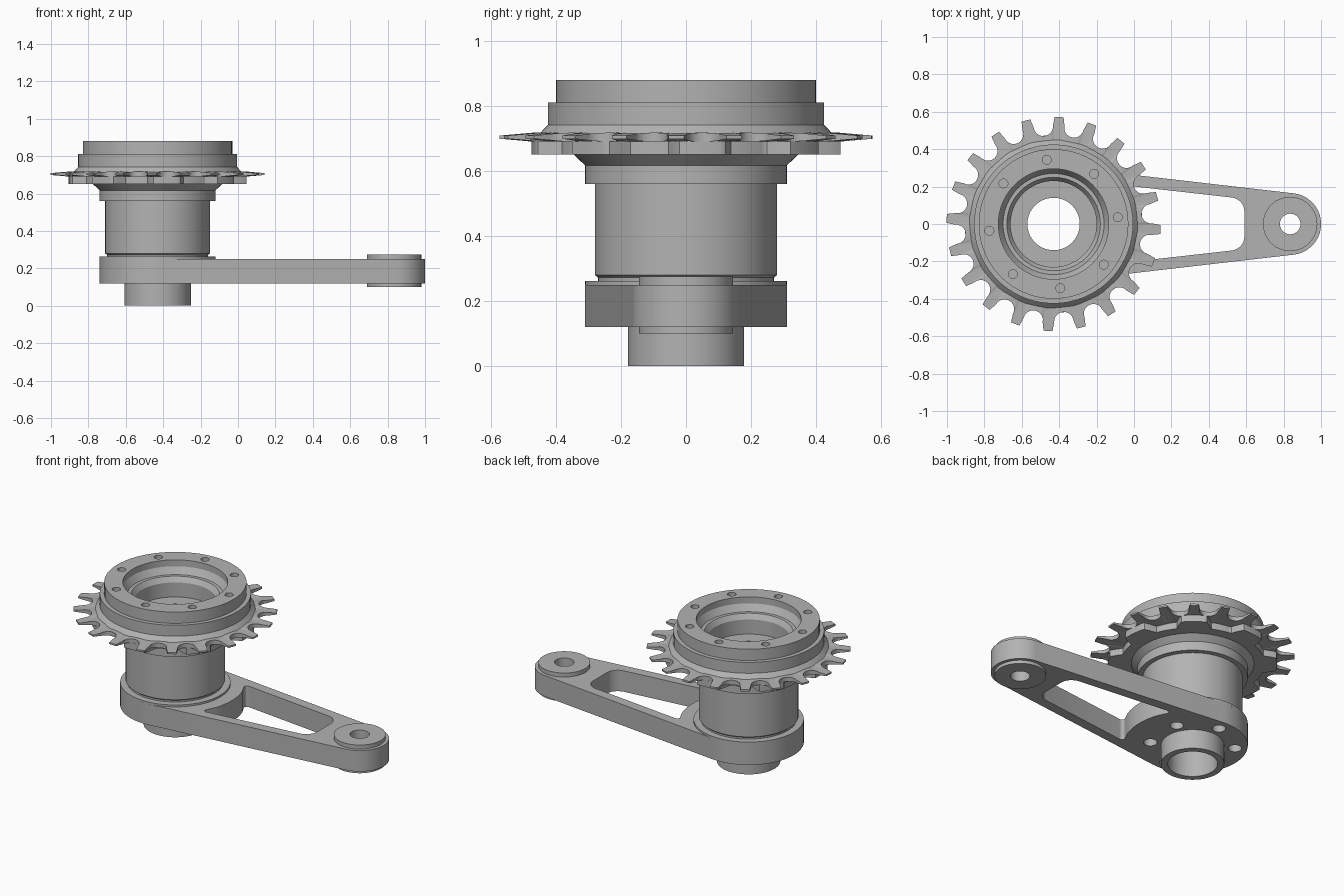
import bpy, bmesh
from math import sin, cos, asin, pi, radians, hypot, atan2
from mathutils import Matrix

cube = bpy.data.objects.get("Cube")
if cube:
    bpy.data.objects.remove(cube)

metal = bpy.data.materials.new("grey_metal")
metal.use_nodes = True
GREY = (0.45, 0.45, 0.45, 1)
metal.diffuse_color = GREY
metal.node_tree.nodes["Principled BSDF"].inputs["Base Color"].default_value = GREY

HUB = -0.43      # x of the main axis
PIVOT = 0.835    # x of the small arm end
SIDES = 72


def make(name, bm):
    bmesh.ops.recalc_face_normals(bm, faces=bm.faces)
    mesh = bpy.data.meshes.new(name)
    bm.to_mesh(mesh)
    bm.free()
    mesh.materials.append(metal)
    obj = bpy.data.objects.new(name, mesh)
    bpy.context.collection.objects.link(obj)
    return obj


def smooth(obj):
    obj.data.shade_smooth()
    obj.data.set_sharp_from_angle(angle=radians(25))


def skin(bm, rings):
    """Quads between closed rings, the last joined back to the first."""
    n = len(rings[0])
    for a, b in zip(rings, rings[1:] + rings[:1]):
        for i in range(n):
            j = (i + 1) % n
            bm.faces.new((a[i], a[j], b[j], b[i]))


def lathe(name, x, profile):
    """Closed (radius, height) profile revolved about a vertical axis."""
    bm = bmesh.new()
    turn = [2 * pi * i / SIDES for i in range(SIDES)]
    skin(bm, [[bm.verts.new((x + r * cos(a), r * sin(a), z)) for a in turn]
              for r, z in profile])
    return make(name, bm)


def rim_plate(name, outline, inner, z, half):
    """Annular plate with a polar outline; half(r) is half its thickness."""
    bm = bmesh.new()

    def ring(pts, side):
        return [bm.verts.new((HUB + r * cos(a), r * sin(a), z + side * half(r)))
                for r, a in pts]
    core = [(inner, a) for r, a in outline]
    skin(bm, [ring(core, -1), ring(outline, -1), ring(outline, 1), ring(core, 1)])
    return make(name, bm)


def prism(bm, pts, z0, z1):
    face = bm.faces.new([bm.verts.new((x, y, z0)) for x, y in pts])
    up = bmesh.ops.extrude_face_region(bm, geom=[face])["geom"]
    bmesh.ops.translate(bm, vec=(0, 0, z1 - z0),
                        verts=[v for v in up if isinstance(v, bmesh.types.BMVert)])


def drill(bm, x, y, r, z0, z1, sides=32):
    bmesh.ops.create_cone(bm, cap_ends=True, segments=sides, radius1=r, radius2=r,
                          depth=z1 - z0, matrix=Matrix.Translation((x, y, (z0 + z1) / 2)))


def cut(obj, bm):
    tool = make("cutter", bm)
    tool.hide_render = True
    mod = obj.modifiers.new("cut", "BOOLEAN")
    mod.operation, mod.solver, mod.object = "DIFFERENCE", "EXACT", tool
    graph = bpy.context.evaluated_depsgraph_get()
    result = bpy.data.meshes.new_from_object(obj.evaluated_get(graph))
    obj.modifiers.clear()
    obj.data = result
    bpy.data.objects.remove(tool)


parts = []

# Crank arm: tapered outline tangent to both round ends
big, small = 0.31, 0.165
lean = asin((big - small) / (PIVOT - HUB))
outline = []
for cx, r, start, end in ((HUB, big, pi / 2 - lean, 3 * pi / 2 + lean),
                          (PIVOT, small, -pi / 2 + lean, pi / 2 - lean)):
    for i in range(41):
        a = start + (end - start) * i / 40
        outline.append((cx + r * cos(a), r * sin(a)))
bm = bmesh.new()
prism(bm, outline, 0.12, 0.25)
arm = make("crank_arm", bm)

# Arm window: arc beside the hub, straight tapering sides, rounded corners
arc = [(HUB + 0.39 * cos(a), 0.39 * sin(a)) for a in
       (radians(d) for d in (33, 20, 15, 10, 5, 0, -5, -10, -15, -20, -33))]
bm = bmesh.new()
prism(bm, arc + [(0.59, -0.134), (0.59, 0.134)], 0, 0.4)
for left, size in ((True, 0.035), (False, 0.065)):
    corners = []
    for e in bm.edges:
        p, q = (v.co for v in e.verts)
        if abs(p.z - q.z) > 0.1:
            is_corner = abs(p.y) > 0.2 if left else p.x > 0.588 and abs(p.y) > 0.13
            if is_corner:
                corners.append(e)
    bmesh.ops.bevel(bm, geom=corners, offset=size, segments=6, profile=0.5,
                    affect='EDGES')
cut(arm, bm)

# Arm bores and the ring of blind holes underneath
bm = bmesh.new()
drill(bm, HUB, 0, 0.145, 0, 0.4, SIDES)
drill(bm, PIVOT, 0, 0.06, 0, 0.4)
for i in range(6):
    a = radians(28 + 60 * i)
    drill(bm, HUB + 0.24 * cos(a), 0.24 * sin(a), 0.038, 0.05, 0.22)
cut(arm, bm)
parts.append(arm)

# Axle tube, arm collar, pivot boss
parts.append(lathe("axle_tube", HUB, [(0.14, 0), (0.178, 0), (0.178, 0.14), (0.14, 0.14)]))
parts.append(lathe("arm_collar", HUB, [(0.14, 0.13), (0.15, 0.13), (0.15, 0.245),
                                       (0.31, 0.245), (0.31, 0.262), (0.14, 0.262)]))
parts.append(lathe("pivot_boss", PIVOT, [(0.055, 0.1), (0.145, 0.1),
                                         (0.145, 0.275), (0.055, 0.275)]))

# Hub barrel with its upper flange
parts.append(lathe("hub_barrel", HUB, [
    (0.14, 0.255), (0.27, 0.255), (0.27, 0.272), (0.28, 0.28), (0.28, 0.56),
    (0.31, 0.56), (0.31, 0.617), (0.14, 0.617)]))

# Sprocket carrier: flared base, stepped rim, stepped bore
carrier = lathe("sprocket_carrier", HUB, [
    (0.14, 0.617), (0.31, 0.617), (0.345, 0.65), (0.4, 0.65), (0.4, 0.715),
    (0.45, 0.715), (0.425, 0.742), (0.425, 0.81), (0.4, 0.81), (0.4, 0.88),
    (0.295, 0.88), (0.295, 0.84), (0.27, 0.8), (0.25, 0.8), (0.23, 0.77),
    (0.23, 0.68), (0.14, 0.68)])
bm = bmesh.new()
for i in range(8):
    a = radians(6 + 45 * i)
    drill(bm, HUB + 0.345 * cos(a), 0.345 * sin(a), 0.024, 0.8, 0.95, 20)
cut(carrier, bm)
parts.append(carrier)

# Lobed backing plate
lobes = []
for i in range(288):
    a = 2 * pi * i / 288
    wave = 0.44 + 0.1 * cos(8 * (a - radians(6)))
    lobes.append((min(0.475, max(0.405, wave)), a))
parts.append(rim_plate("backing_plate", lobes, 0.36, 0.671, lambda r: 0.021))

# Sprocket: round valleys between thin flat-tipped teeth
TEETH = 20
teeth = []
for k in range(TEETH):
    mid = radians(-3) + 2 * pi * (k + 0.5) / TEETH
    teeth.append((0.573, mid - radians(6.6)))
    for i in range(11):
        t = pi + pi * i / 10
        x, y = 0.525 + 0.052 * sin(t), 0.052 * cos(t)
        teeth.append((hypot(x, y), mid + atan2(y, x)))
    teeth.append((0.573, mid + radians(6.6)))


def tooth_half(r):
    return 0.014 - 0.009 * min(1, max(0, (r - 0.47) / 0.1))


parts.append(rim_plate("sprocket", teeth, 0.38, 0.704, tooth_half))

for part in parts:
    smooth(part)
